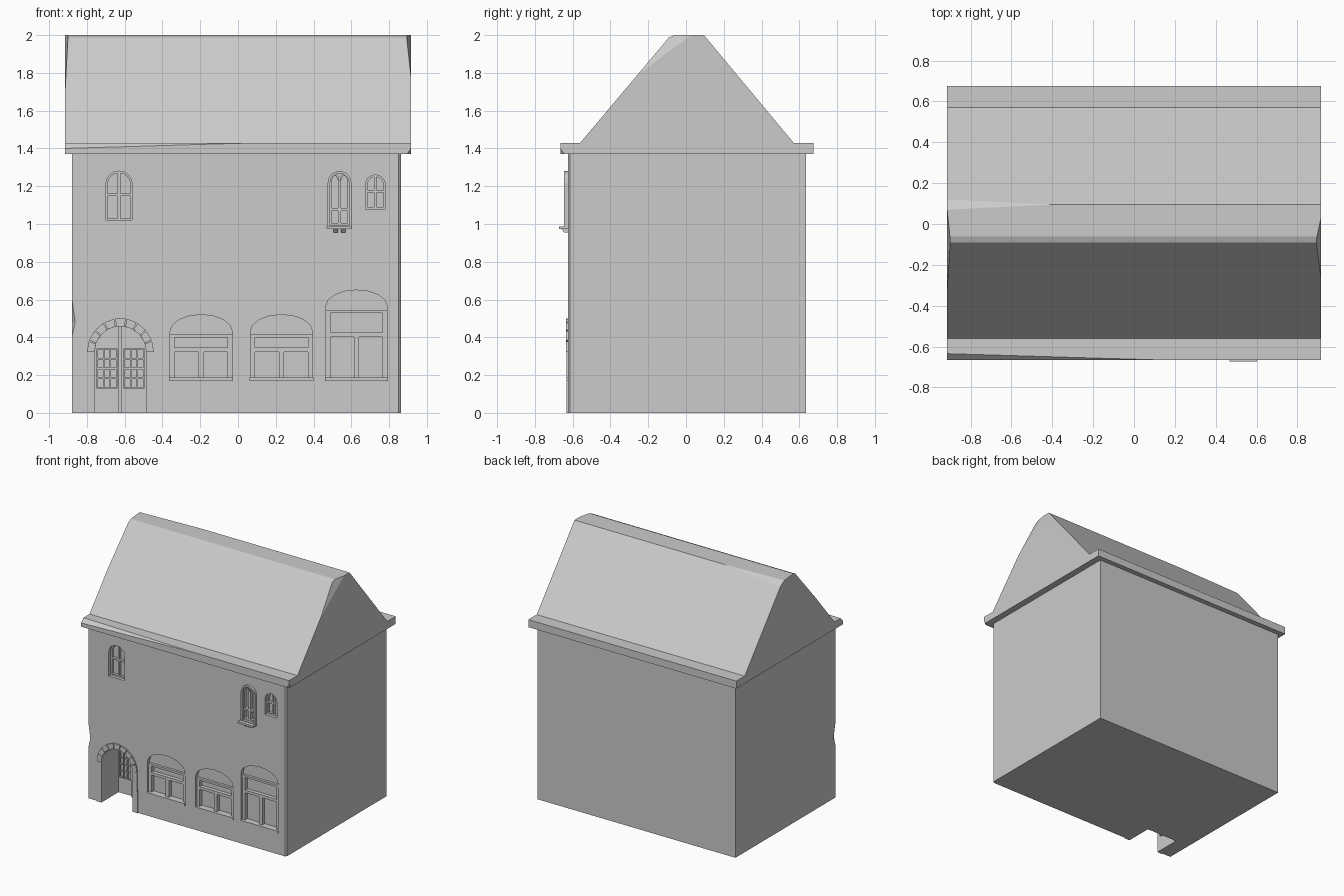
import bpy, bmesh, math
from mathutils import Vector
from mathutils.geometry import normal

cube = bpy.data.objects.get("Cube")
if cube:
    bpy.data.objects.remove(cube)

stone = bpy.data.materials.new("light grey")
stone.use_nodes = True
GREY = (0.6, 0.6, 0.6, 1)
stone.diffuse_color = GREY
stone.node_tree.nodes["Principled BSDF"].inputs["Base Color"].default_value = GREY

FRONT, BACK = -0.625, 0.635


def finish(name, bm):
    bmesh.ops.recalc_face_normals(bm, faces=bm.faces[:])
    mesh = bpy.data.meshes.new(name)
    bm.to_mesh(mesh)
    bm.free()
    mesh.materials.append(stone)
    obj = bpy.data.objects.new(name, mesh)
    bpy.context.collection.objects.link(obj)
    return obj


def add_prism(bm, pts, start, sweep):
    """Sweep a closed outline; start maps an outline pair to a 3D point."""
    face = bm.faces.new([bm.verts.new(start(*p)) for p in pts])
    ext = bmesh.ops.extrude_face_region(bm, geom=[face])
    verts = [v for v in ext["geom"] if isinstance(v, bmesh.types.BMVert)]
    bmesh.ops.translate(bm, verts=verts, vec=sweep)


def add_panel(bm, pts, y0, y1):
    add_prism(bm, pts, lambda x, z: (x, y0, z), (0, y1 - y0, 0))


def rect(x0, x1, z0, z1):
    return [(x0, z0), (x1, z0), (x1, z1), (x0, z1)]


def curve(x0, x1, spring, top, n):
    cx, r = (x0 + x1) / 2, (x1 - x0) / 2
    return [(cx + r * math.cos(math.pi * i / n),
             spring + (top - spring) * math.sin(math.pi * i / n)) for i in range(n + 1)]


def arch(x0, x1, z0, spring, top, n=8):
    return [(x0, z0), (x1, z0)] + curve(x0, x1, spring, top, n)


def add_ring(bm, outer, inner, y0, y1):
    n = len(outer)
    for i in range(n):
        j = (i + 1) % n
        add_panel(bm, [outer[i], outer[j], inner[j], inner[i]], y0, y1)


def chip(bm, a, b, c, centre):
    """Slice a corner off a convex solid, on the side away from its centre."""
    no = normal(Vector(a), Vector(b), Vector(c))
    if no.dot(Vector(centre) - Vector(a)) > 0:
        no = -no
    cut = bmesh.ops.bisect_plane(bm, geom=bm.verts[:] + bm.edges[:] + bm.faces[:],
                                 plane_co=a, plane_no=no, clear_outer=True)
    edges = [e for e in cut["geom_cut"] if isinstance(e, bmesh.types.BMEdge)]
    bmesh.ops.contextual_create(bm, geom=edges)


# Openings: x0, x1, sill, spring, top
small_windows = {"upper_right_window": (-0.70, -0.56, 1.02, 1.21, 1.28),
                 "upper_left_window": (0.675, 0.78, 1.08, 1.205, 1.26)}
shop_windows = {"shop_window_right": (-0.36, -0.03, 0.175, 0.43, 0.52),
                "shop_window_middle": (0.065, 0.395, 0.175, 0.43, 0.52),
                "shop_window_left": (0.465, 0.79, 0.175, 0.565, 0.65)}
balcony_window = (0.475, 0.6, 0.98, 1.22, 1.28)
door = (-0.76, -0.485, -0.05, 0.32, 0.46)
DOOR_Y = -0.415

# Walls with a slim chamfer on one front corner
bm = bmesh.new()
plan = [(-0.88, FRONT), (0.85, FRONT), (0.862, FRONT + 0.012), (0.862, BACK), (-0.88, BACK)]
add_prism(bm, plan, lambda x, y: (x, y, 0), (0, 0, 1.38))
walls = finish("walls", bm)

# Cutter for openings and the chipped corner
bm = bmesh.new()
for opening in list(small_windows.values()) + list(shop_windows.values()):
    add_panel(bm, arch(*opening), FRONT - 0.05, FRONT + 0.045)
add_panel(bm, arch(*balcony_window), FRONT - 0.05, FRONT + 0.03)
add_panel(bm, arch(*door), FRONT - 0.05, DOOR_Y)
hull = [bm.verts.new(p) for p in ((-0.862, FRONT, 0.48), (-0.88, FRONT + 0.03, 0.48),
                                  (-0.88, FRONT, 0.4), (-0.88, FRONT, 0.61),
                                  (-0.92, FRONT - 0.04, 0.4), (-0.92, FRONT - 0.04, 0.61))]
bmesh.ops.convex_hull(bm, input=hull)
cutter = finish("opening_cutter", bm)
cutter.hide_render = True
mod = walls.modifiers.new("openings", "BOOLEAN")
mod.operation, mod.solver, mod.object = "DIFFERENCE", "EXACT", cutter
bpy.context.view_layer.objects.active = walls
bpy.ops.object.modifier_apply(modifier=mod.name)
bpy.data.objects.remove(cutter)

# Eave slab, worn along its front edge
bm = bmesh.new()
add_prism(bm, [(-0.665, 1.37), (0.675, 1.37), (0.675, 1.43), (-0.665, 1.43)],
          lambda y, z: (-0.915, y, z), (1.83, 0, 0))
chip(bm, (-0.915, -0.665, 1.4), (-0.915, -0.635, 1.43), (0.1, -0.665, 1.43), (0, 0, 1.4))
chip(bm, (0.895, -0.665, 1.37), (0.915, -0.645, 1.37), (0.915, -0.665, 1.4), (0, 0, 1.4))
finish("eaves", bm)

# Roof with worn ridge ends
bm = bmesh.new()
gable = [(-0.56, 1.42), (-0.56, 1.43), (-0.09, 1.988), (-0.06, 2.0),
         (0.095, 2.0), (0.57, 1.43), (0.57, 1.42)]
add_prism(bm, gable, lambda y, z: (-0.915, y, z), (1.83, 0, 0))
mid = (0, 0, 1.7)
chip(bm, (0.915, -0.24, 1.8), (0.915, 0.0, 1.98), (0.893, -0.09, 1.988), mid)
chip(bm, (-0.915, -0.31, 1.72), (-0.915, 0.07, 2.0), (-0.9, -0.09, 1.988), mid)
chip(bm, (-0.915, 0.12, 1.97), (-0.915, 0.07, 2.0), (-0.4, 0.095, 2.0), mid)
finish("roof", bm)

# Small arched windows: crossing glazing bars and slim frame
for name, (x0, x1, z0, spring, top) in small_windows.items():
    bm = bmesh.new()
    y0, y1 = FRONT + 0.025, FRONT + 0.05
    cx, bar = (x0 + x1) / 2, z0 + 0.52 * (top - z0)
    add_panel(bm, rect(cx - 0.007, cx + 0.007, z0, top), y0, y1)
    add_panel(bm, rect(x0, x1, bar - 0.007, bar + 0.007), y0, y1)
    t = 0.01
    add_ring(bm, arch(x0, x1, z0, spring, top),
             arch(x0 + t, x1 - t, z0 + t, spring, top - t), y0, y1)
    finish(name + "_frame", bm)

# Projecting window: surround, two arched leaves, sill and brackets
x0, x1, z0, spring, top = balcony_window
t, cx = 0.013, (x0 + x1) / 2
bm = bmesh.new()
add_ring(bm, arch(*balcony_window), arch(x0 + t, x1 - t, z0 + t, spring, top - t),
         FRONT - 0.02, FRONT + 0.03)
finish("balcony_window_surround", bm)
bm = bmesh.new()
for a, b in ((x0 + t, cx), (cx, x1 - t)):
    add_ring(bm, arch(a, b, z0 + t, spring, top - t),
             arch(a + 0.008, b - 0.008, z0 + 0.025, spring, top - 0.025),
             FRONT, FRONT + 0.035)
add_panel(bm, rect(x0 + t, x1 - t, 1.07, 1.085), FRONT, FRONT + 0.035)
finish("balcony_window_leaves", bm)
bm = bmesh.new()
add_panel(bm, rect(x0 - 0.007, x1 + 0.003, 0.973, 0.988), FRONT - 0.048, FRONT + 0.01)
for x in (cx - 0.02, cx + 0.02):
    side = [(FRONT + 0.01, 0.955), (FRONT - 0.02, 0.955), (FRONT - 0.035, 0.974),
            (FRONT + 0.01, 0.974)]
    add_prism(bm, side, lambda y, z: (x - 0.012, y, z), (0.024, 0, 0))
finish("balcony_window_sill", bm)

# Shop windows: infill arch, beam, transom light and paired casements
for name, (x0, x1, z0, spring, top) in shop_windows.items():
    y1 = FRONT + 0.05
    beam = top - 0.11
    light = beam - 0.075 if top < 0.6 else beam - 0.125
    cx = (x0 + x1) / 2
    bm = bmesh.new()
    add_panel(bm, arch(x0, x1, beam, spring, top), FRONT + 0.028, y1)
    add_panel(bm, rect(x0, x1, beam - 0.012, beam + 0.004), FRONT + 0.008, y1)
    add_panel(bm, rect(x0, x1, light - 0.012, light + 0.01), FRONT + 0.015, y1)
    add_panel(bm, rect(cx - 0.014, cx + 0.014, z0, light), FRONT + 0.015, y1)
    for x in (x0, x1 - 0.025):
        add_panel(bm, rect(x, x + 0.025, z0, beam), FRONT + 0.015, y1)
    finish(name + "_frame", bm)
    bm = bmesh.new()
    add_panel(bm, rect(x0 - 0.004, x1 + 0.004, z0 - 0.006, z0 + 0.012), FRONT - 0.008, y1)
    finish(name + "_sill", bm)

# Door surround: jambs and arch stones
x0, x1, _, spring, top = door
bm = bmesh.new()
add_panel(bm, [(x0 - 0.045, 0), (x0, 0), (x0, spring), (x0 - 0.037, spring)],
          FRONT - 0.007, FRONT + 0.02)
add_panel(bm, [(x1, 0), (x1 + 0.045, 0), (x1 + 0.037, spring), (x1, spring)],
          FRONT - 0.007, FRONT + 0.02)
finish("door_jambs", bm)
bm = bmesh.new()
outer = curve(x0 - 0.04, x1 + 0.04, spring, top + 0.042, 9)
inner = curve(x0, x1, spring, top, 9)
for i in range(9):
    a, b = Vector(outer[i]), Vector(outer[i + 1])
    c, d = Vector(inner[i + 1]), Vector(inner[i])
    quad = [a.lerp(b, 0.05), b.lerp(a, 0.05), c.lerp(d, 0.05), d.lerp(c, 0.05)]
    add_panel(bm, quad, FRONT - 0.01, FRONT + 0.02)
finish("door_arch_stones", bm)

# Double door with latticed lights
bm = bmesh.new()
cx = (x0 + x1) / 2
add_panel(bm, rect(cx - 0.009, cx + 0.009, 0, top), DOOR_Y - 0.02, DOOR_Y + 0.01)
for a, b in ((x0 + 0.015, cx - 0.02), (cx + 0.02, x1 - 0.015)):
    for i in range(4):
        x = a + (b - a) * i / 3
        add_panel(bm, rect(x - 0.004, x + 0.004, 0.13, 0.34), DOOR_Y - 0.012, DOOR_Y + 0.01)
    for i in range(5):
        z = 0.13 + 0.21 * i / 4
        add_panel(bm, rect(a, b, z - 0.004, z + 0.004), DOOR_Y - 0.011, DOOR_Y + 0.01)
finish("door_leaves", bm)
